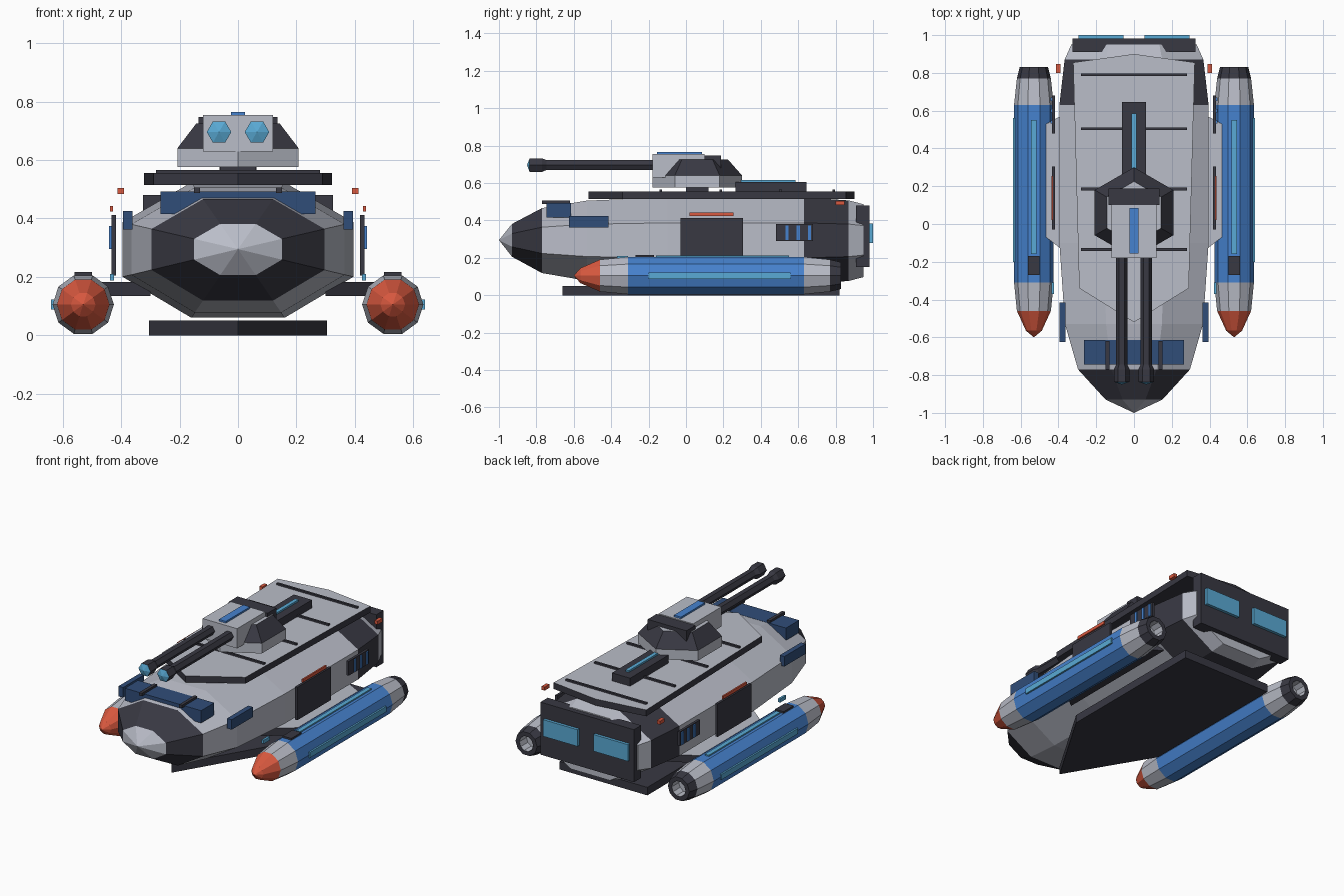
import bpy, bmesh, math
from mathutils import Matrix

cube = bpy.data.objects.get("Cube")
if cube:
    bpy.data.objects.remove(cube, do_unlink=True)


def make_material(name, r, g, b):
    m = bpy.data.materials.new(name)
    m.use_nodes = True
    m.diffuse_color = (r, g, b, 1)
    m.node_tree.nodes["Principled BSDF"].inputs["Base Color"].default_value = (r, g, b, 1)
    return m


GREY = make_material("light grey", .49, .51, .58)
DARK = make_material("charcoal", .04, .04, .055)
BLUE = make_material("blue", .061, .223, .62)
NAVY = make_material("navy", .03, .075, .19)
CYAN = make_material("cyan", .10, .40, .66)
RED = make_material("red", .70, .10, .05)


def finish(name, bm, mats):
    bmesh.ops.remove_doubles(bm, verts=bm.verts, dist=1e-4)
    bmesh.ops.recalc_face_normals(bm, faces=bm.faces)
    me = bpy.data.meshes.new(name)
    bm.to_mesh(me)
    bm.free()
    for m in mats:
        me.materials.append(m)
    ob = bpy.data.objects.new(name, me)
    bpy.context.collection.objects.link(ob)
    return ob


def box(name, mat, x, y, z):
    """Box from three (low, high) ranges."""
    bm = bmesh.new()
    size = [b - a for a, b in (x, y, z)]
    mid = [(a + b) / 2 for a, b in (x, y, z)]
    bmesh.ops.create_cube(bm, size=1, matrix=Matrix.Translation(mid) @ Matrix.Diagonal((*size, 1)))
    return finish(name, bm, [mat])


def box_pair(name, mat, x, y, z):
    box("left_" + name, mat, x, y, z)
    box("right_" + name, mat, (-x[1], -x[0]), y, z)


def loft(name, profile, rings, x, z, mats, segment_mats):
    """Skin a profile scaled along y; one material per segment, the last one also caps the end."""
    bm = bmesh.new()
    loops = [[bm.verts.new((x + px * s, y, z + pz * s)) for px, pz in profile] for y, s in rings]
    n = len(profile)
    for k, (a, b) in enumerate(zip(loops, loops[1:])):
        for i in range(n):
            j = (i + 1) % n
            bm.faces.new((a[i], a[j], b[j], b[i])).material_index = mats.index(segment_mats[k])
    if rings[0][1] > 0:
        bm.faces.new(loops[0]).material_index = mats.index(segment_mats[0])
    bm.faces.new(loops[-1]).material_index = mats.index(segment_mats[-1])
    return finish(name, bm, mats)


def slab(name, outline, z0, z1, top, side):
    """Flat plate from an outline, with its own colour on the top."""
    bm = bmesh.new()
    face = bm.faces.new([bm.verts.new((x, y, z0)) for x, y in outline])
    up = bmesh.ops.extrude_face_region(bm, geom=[face])["geom"]
    bmesh.ops.translate(bm, verts=[v for v in up if isinstance(v, bmesh.types.BMVert)], vec=(0, 0, z1 - z0))
    for f in bm.faces:
        f.material_index = int(f.calc_center_median().z < z1 - 1e-4)
    return finish(name, bm, [top, side])


def polygon(n, r=1, turn=0):
    return [(r * math.cos(turn + math.tau * i / n), r * math.sin(turn + math.tau * i / n)) for i in range(n)]


def mirrored(half):
    return half + [(-x, y) for x, y in reversed(half) if x > 0]


# Hull: octagonal section swept from nose to tail
octagon = mirrored([(.16, -.235), (.395, -.095), (.395, .092), (.16, .228)])
loft("hull", octagon,
     [(-1, 0), (-.93, .38), (-.77, .75), (-.53, .925), (-.1, 1), (.63, 1), (.87, .93), (.95, .84)],
     0, .295, [GREY, DARK], [GREY, DARK, GREY, GREY, GREY, DARK, GREY])

# Roof plate, belly skid and roof ribs
slab("roof_plate", mirrored([(0, -.52), (.29, -.34), (.322, .855), (0, .9)]), .515, .555, GREY, DARK)
slab("belly_skid", mirrored([(0, -.66), (.305, -.15), (.305, .82)]), 0, .05, DARK, DARK)
for i, y in enumerate((-.135, .185, .505, .79)):
    box(f"roof_rib_{i + 1}", DARK, (-.28, .28), (y - .007, y + .007), (.55, .566))

# Tail block with two windows
box("tail_block", DARK, (-.325, .325), (.91, .982), (.15, .48))
box_pair("tail_window", CYAN, (.055, .295), (.98, 1), (.28, .385))

# Bow fittings
box("bow_panel", NAVY, (-.265, .265), (-.745, -.615), (.415, .493))
box_pair("bow_bar", DARK, (.13, .15), (-.77, -.62), (.488, .506))
box_pair("bow_side_box", NAVY, (.362, .394), (-.625, -.415), (.362, .425))

# Side doors, vents and marker lamps
box_pair("door", DARK, (.418, .434), (-.03, .305), (.205, .412))
box_pair("door_light", RED, (.428, .438), (.02, .255), (.424, .443))
box_pair("vent", DARK, (.418, .434), (.48, .68), (.29, .38))
for i, y in enumerate((.54, .6, .66)):
    box_pair(f"vent_bar_{i + 1}", BLUE, (.43, .441), (y - .009, y + .009), (.295, .374))
box_pair("marker_lamp", RED, (.39, .412), (.8, .847), (.483, .505))
box_pair("sensor", CYAN, (.424, .438), (-.37, -.31), (.187, .21))

# Pylons and side pods
for side, label in ((1, "left"), (-1, "right")):
    slab(label + "_pylon",
         [(side * x, y) for x, y in ((.3, -.2), (.465, -.07), (.465, .53), (.3, .62))],
         .135, .182, GREY, DARK)
    loft(label + "_pod", polygon(10),
         [(-.6, 0), (-.565, .042), (-.46, .09), (-.31, .105), (.63, .105),
          (.77, .09), (.83, .075), (.83, .048), (.76, .048)],
         side * .53, .105, [GREY, DARK, BLUE, RED],
         [RED, RED, GREY, BLUE, GREY, DARK, DARK, GREY])
box_pair("pod_side_strip", CYAN, (.615, .64), (-.2, .56), (.088, .122))
box_pair("pod_top_strip", CYAN, (.516, .544), (-.16, .55), (.19, .213))
box_pair("pod_hatch", DARK, (.5, .56), (-.27, -.17), (.19, .216))

# Turret: hexagonal base, tapered armour, gun housing
hexagon = [(x, y + .06) for x, y in polygon(6, .24, math.pi / 6)]
slab("turret_base", hexagon, .576, .64, GREY, GREY)
bm = bmesh.new()
bmesh.ops.create_cone(bm, cap_ends=True, segments=6, radius1=.24, radius2=.165, depth=.085,
                      matrix=Matrix.Translation((0, .06, .6825)) @ Matrix.Rotation(math.pi / 6, 4, "Z"))
for f in bm.faces:
    f.material_index = int(f.calc_center_median().z < .72)
armour = finish("turret_armour", bm, [GREY, DARK])
# bring a hexagon corner to the front
if max(v.co.y for v in armour.data.vertices) < .29:
    armour.data.transform(Matrix.Translation((0, .06, 0)) @ Matrix.Rotation(math.pi / 6, 4, "Z")
                          @ Matrix.Translation((0, -.06, 0)))
box("turret_neck", DARK, (-.06, .06), (0, .12), (.55, .58))
box("gun_housing", GREY, (-.12, .12), (-.18, .1), (.63, .754))
box("housing_strip", BLUE, (-.024, .024), (-.155, .085), (.75, .765))
box("turret_rear_band", DARK, (-.135, .135), (.1, .188), (.68, .748))
box("rear_rack", DARK, (-.063, .063), (.265, .645), (.553, .605))
box("rack_strip", CYAN, (-.012, .012), (.29, .585), (.6, .616))

# Twin guns with flared, lit muzzles
for side, label in ((1, "left"), (-1, "right")):
    loft(label + "_gun", polygon(6),
         [(-.85, 0), (-.836, .042), (-.77, .042), (-.745, .03), (-.15, .03)],
         side * .065, .696, [DARK, CYAN], [CYAN, DARK, DARK, DARK])
